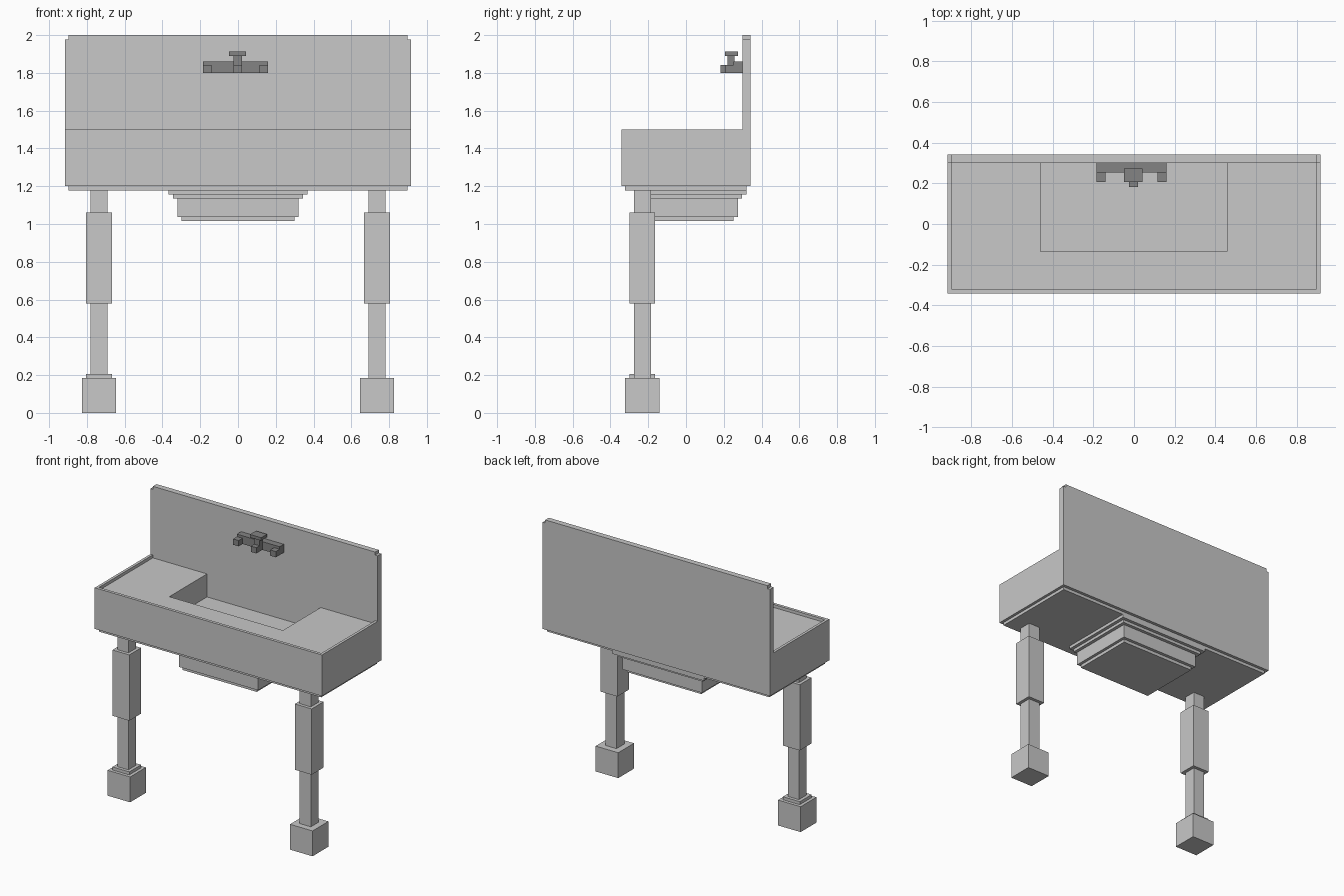
import bpy
import bmesh

cube = bpy.data.objects.get("Cube")
if cube:
    bpy.data.objects.remove(cube, do_unlink=True)


def material(name, grey):
    m = bpy.data.materials.new(name)
    m.use_nodes = True
    colour = (grey, grey, grey, 1)
    m.diffuse_color = colour
    m.node_tree.nodes["Principled BSDF"].inputs["Base Color"].default_value = colour
    return m


PORCELAIN = material("light grey porcelain", 0.58)
METAL = material("dark grey metal", 0.23)


def box(name, x, y, z, mat=PORCELAIN):
    """Box from (min, max) pairs along each axis."""
    bm = bmesh.new()
    bmesh.ops.create_cube(bm, size=1)
    for v in bm.verts:
        v.co = [r[0] if c < 0 else r[1] for c, r in zip(v.co, (x, y, z))]
    mesh = bpy.data.meshes.new(name)
    bm.to_mesh(mesh)
    bm.free()
    mesh.materials.append(mat)
    ob = bpy.data.objects.new(name, mesh)
    bpy.context.collection.objects.link(ob)
    return ob


def cut(target, cutter):
    """Subtract the cutter, then discard it."""
    cutter.hide_render = True
    mod = target.modifiers.new("cut", "BOOLEAN")
    mod.operation = "DIFFERENCE"
    mod.solver = "EXACT"
    mod.object = cutter
    bpy.context.view_layer.objects.active = target
    bpy.ops.object.modifier_apply(modifier=mod.name)
    bpy.data.objects.remove(cutter, do_unlink=True)


# Sink body with a shallow drainboard recess and a deep basin
body = box("sink_body", (-0.917, 0.917), (-0.342, 0.3), (1.2, 1.5))
cut(body, box("recess_cutter", (-0.897, 0.897), (-0.32, 0.4), (1.478, 1.6)))
cut(body, box("basin_cutter", (-0.46, 0.457), (-0.135, 0.4), (1.31, 1.6)))

# Splashback with a narrower top strip
box("splashback", (-0.917, 0.917), (0.3, 0.342), (1.2, 1.978))
box("splashback_top", (-0.897, 0.897), (0.3, 0.342), (1.978, 2.0))

# Stepped underside
box("underside_plate", (-0.897, 0.897), (-0.322, 0.32), (1.178, 1.2))
bowl_steps = [
    # x half width, y min, y max, z min, z max
    (0.368, -0.25, 0.32, 1.156, 1.178),
    (0.344, -0.235, 0.297, 1.135, 1.156),
    (0.32, -0.225, 0.274, 1.038, 1.135),
    (0.299, -0.21, 0.251, 1.015, 1.038),
]
for i, (w, y0, y1, z0, z1) in enumerate(bowl_steps, 1):
    box(f"bowl_step_{i}", (-w, w), (y0, y1), (z0, z1))

# Front legs: foot, lower shaft, thick sleeve, upper shaft
LEG_Y = -0.231
for side, cx in (("right", -0.736), ("left", 0.736)):
    sections = [
        ("foot", 0.091, 0.0, 0.185),
        ("lower_shaft", 0.045, 0.185, 0.58),
        ("sleeve", 0.068, 0.58, 1.06),
        ("upper_shaft", 0.045, 1.06, 1.178),
    ]
    if side == "right":
        sections.append(("collar", 0.068, 0.185, 0.207))
    for part, h, z0, z1 in sections:
        box(f"{side}_leg_{part}", (cx - h, cx + h), (LEG_Y - h, LEG_Y + h), (z0, z1))

# Wall tap: bar, side lugs, spout, stem and handle
box("tap_bar", (-0.185, 0.16), (0.252, 0.3), (1.8, 1.86), METAL)
box("tap_right_lug", (-0.185, -0.14), (0.207, 0.252), (1.8, 1.842), METAL)
box("tap_left_lug", (0.115, 0.16), (0.207, 0.252), (1.8, 1.842), METAL)
box("tap_spout", (-0.025, 0.02), (0.183, 0.252), (1.8, 1.842), METAL)
box("tap_stem", (-0.025, 0.02), (0.22, 0.256), (1.842, 1.89), METAL)
box("tap_handle", (-0.048, 0.043), (0.206, 0.274), (1.89, 1.912), METAL)
